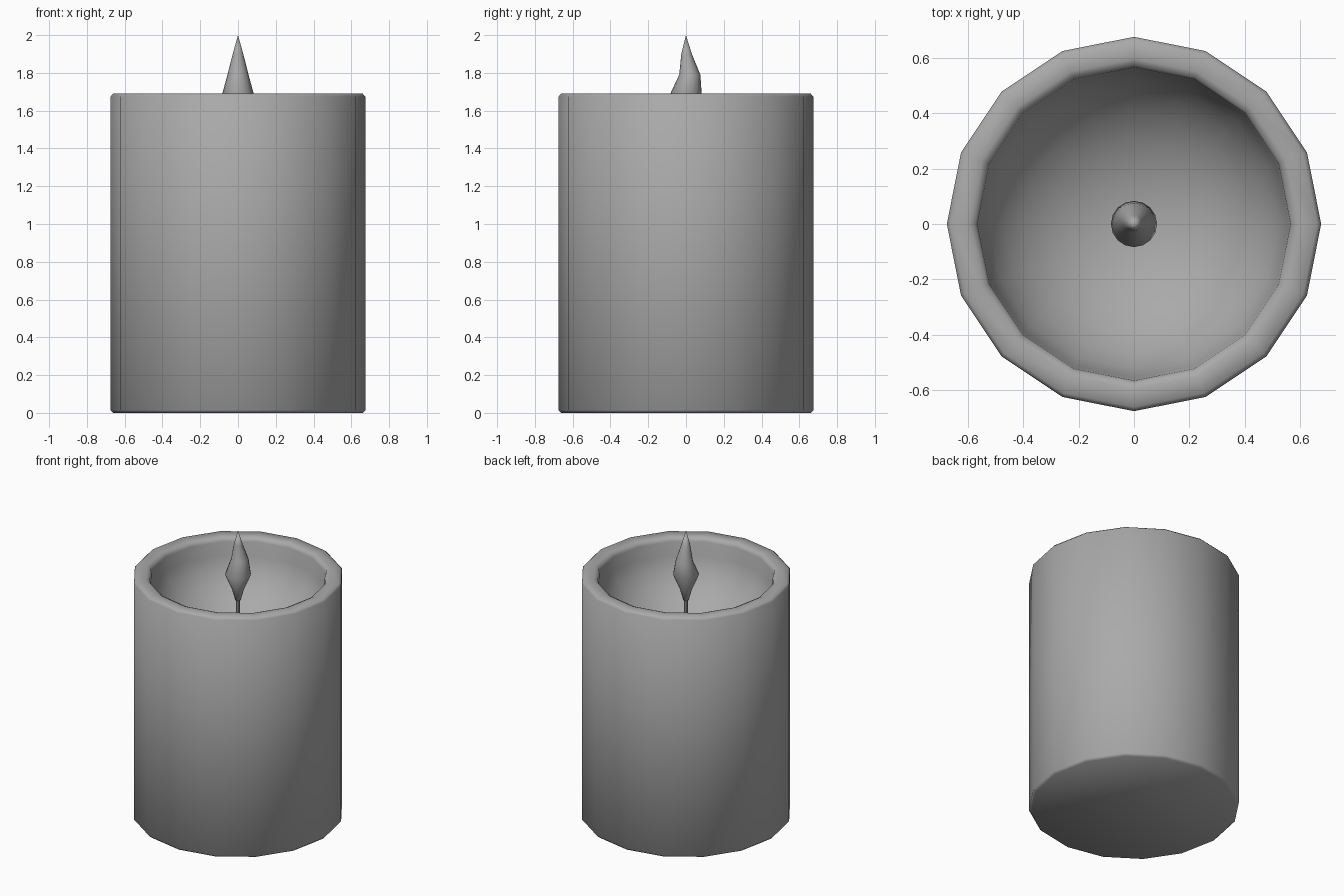
import bpy, bmesh, math

cube = bpy.data.objects.get("Cube")
if cube:
    bpy.data.objects.remove(cube, do_unlink=True)

grey = bpy.data.materials.new("plain grey")
grey.use_nodes = True
grey.diffuse_color = (0.4, 0.4, 0.4, 1)
grey.node_tree.nodes["Principled BSDF"].inputs["Base Color"].default_value = (0.4, 0.4, 0.4, 1)


def lathe(name, rings, sides, angle):
    """Skin rings of (radius, height, y shift); a zero radius makes a tip."""
    bm = bmesh.new()
    loops = []
    for r, z, dy in rings:
        count = sides if r > 0 else 1
        loops.append([bm.verts.new((r * math.cos(math.tau * i / sides),
                                    r * math.sin(math.tau * i / sides) + dy, z))
                      for i in range(count)])
    for a, b in zip(loops, loops[1:]):
        for i in range(sides):
            j = (i + 1) % sides
            corners = [a[i % len(a)], a[j % len(a)], b[j % len(b)], b[i % len(b)]]
            bm.faces.new(list(dict.fromkeys(corners)))
    for loop in (loops[0], loops[-1]):
        if len(loop) > 1:
            bm.faces.new(loop)
    bmesh.ops.recalc_face_normals(bm, faces=bm.faces)
    mesh = bpy.data.meshes.new(name)
    bm.to_mesh(mesh)
    bm.free()
    mesh.materials.append(grey)
    obj = bpy.data.objects.new(name, mesh)
    bpy.context.collection.objects.link(obj)
    bpy.ops.object.select_all(action='DESELECT')
    obj.select_set(True)
    bpy.context.view_layer.objects.active = obj
    bpy.ops.object.shade_smooth_by_angle(angle=math.radians(angle))
    return obj


# Wax body: bevelled outer wall, rounded rim and a hollow bowl
R, TOP, BOWL, DEPTH = 0.675, 1.69, 0.565, 0.5
body = [(R - 0.015, 0, 0), (R, 0.015, 0), (R, TOP - 0.015, 0), (R - 0.015, TOP, 0),
        (BOWL + 0.03, TOP, 0), (BOWL + 0.008, TOP - 0.01, 0)]
for k in range(8):
    t = math.radians(90 * k / 8)
    body.append((BOWL * math.cos(t), TOP - 0.03 - (DEPTH - 0.03) * math.sin(t), 0))
body.append((0, TOP - DEPTH, 0))
lathe("candle_body", body, 16, 60)

# Wick standing on the bowl floor
lathe("wick", [(0.012, TOP - DEPTH - 0.02, 0), (0.012, 1.53, 0)], 8, 40)

# Flame: teardrop with a slight backward sway
lathe("flame", [(0, 1.5, 0), (0.018, 1.51, 0), (0.04, 1.59, 0), (0.083, 1.69, 0),
                (0.056, 1.79, 0.02), (0.028, 1.9, 0.003), (0, 2.0, 0)], 16, 60)
